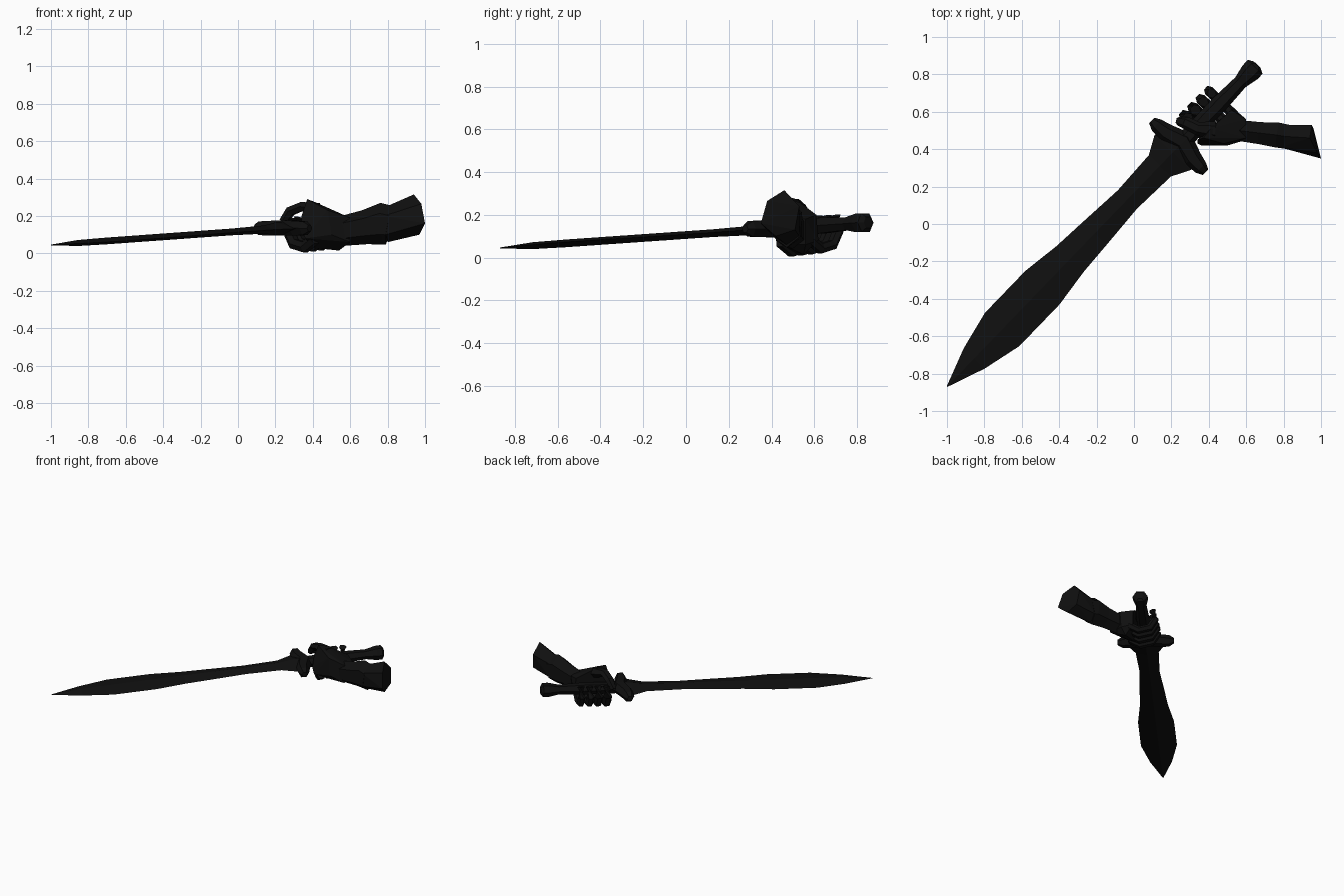
import bpy
import bmesh
import math
from mathutils import Vector

cube = bpy.data.objects.get("Cube")
if cube:
    bpy.data.objects.remove(cube, do_unlink=True)


def make_material(name, colour):
    m = bpy.data.materials.new(name)
    m.use_nodes = True
    m.diffuse_color = colour
    m.node_tree.nodes["Principled BSDF"].inputs["Base Color"].default_value = colour
    return m


BLACK = make_material("near black", (0.005, 0.005, 0.005, 1))

# Sword frame: distance from the tip, offset to the left, offset up
TIP = Vector((-1, -0.87, 0.045))
ALONG = Vector((0.694, 0.72, 0.05))
LEFT = Vector((-0.72, 0.694, 0))


def sword(u, w=0, h=0):
    return TIP + ALONG * u + LEFT * w + Vector((0, 0, h))


def loft(name, rings, sides=6, turn=0.0):
    """Skin faceted rings given as (centre, half width, half height)."""
    bm = bmesh.new()
    loops = []
    for i, (c, a, b) in enumerate(rings):
        t = rings[min(i + 1, len(rings) - 1)][0] - rings[max(i - 1, 0)][0]
        t.normalize()
        side = Vector((t.y, -t.x, 0)).normalized()
        up = side.cross(t)
        angles = [2 * math.pi * k / sides + turn for k in range(sides)]
        loops.append([bm.verts.new(c + side * a * math.cos(q) + up * b * math.sin(q))
                      for q in angles])
    for p, q in zip(loops, loops[1:]):
        for k in range(sides):
            n = (k + 1) % sides
            bm.faces.new((p[k], p[n], q[n], q[k]))
    bm.faces.new(loops[0][::-1])
    bm.faces.new(loops[-1])
    finish(name, bm)


def hull(name, points):
    bm = bmesh.new()
    for p in points:
        bm.verts.new(p)
    res = bmesh.ops.convex_hull(bm, input=bm.verts)
    junk = [g for g in res["geom_interior"] if isinstance(g, bmesh.types.BMVert)]
    bmesh.ops.delete(bm, geom=junk, context="VERTS")
    finish(name, bm)


def finish(name, bm):
    bmesh.ops.recalc_face_normals(bm, faces=bm.faces)
    mesh = bpy.data.meshes.new(name)
    bm.to_mesh(mesh)
    bm.free()
    mesh.materials.append(BLACK)
    bpy.context.collection.objects.link(bpy.data.objects.new(name, mesh))


# Leaf-shaped blade with a central ridge
blade = [(0, .002, .002), (.21, .078, .016), (.425, .128, .018), (.735, .128, .018),
         (.95, .1, .018), (1.14, .088, .018), (1.39, .071, .018), (1.64, .082, .022),
         (1.74, .135, .035), (1.83, .13, .035)]
loft("blade", [(sword(u), a, b) for u, a, b in blade], 4)

# Crescent crossguard
guard = [(-.2, 1.785, .02, .02), (-.165, 1.785, .038, .042), (-.1, 1.79, .05, .045),
         (0, 1.82, .06, .048)]
guard += [(-w, u, a, b) for w, u, a, b in guard[-2::-1]]
loft("crossguard", [(sword(u, w), a, b) for w, u, a, b in guard], 6)

# Grip and flared pommel
grip = [(1.83, .045, .04), (2.1, .046, .042), (2.26, .038, .034),
        (2.335, .054, .05), (2.375, .054, .05), (2.39, .026, .03)]
loft("grip_and_pommel", [(sword(u), a, b) for u, a, b in grip], 6)

# Forearm: sleeve, then a wider elbow section with a slanted end
V = Vector
loft("sleeve", [(V((.56, .5, .12)), .064, .08), (V((.68, .485, .14)), .068, .092),
                (V((.77, .475, .158)), .077, .112), (V((.81, .468, .15)), .075, .105)],
     6, math.pi / 6)
hull("upper_forearm", [(.78, .53, .2), (.78, .47, .245), (.78, .41, .2), (.79, .41, .1),
                       (.8, .47, .06), (.8, .53, .1), (.95, .53, .24), (.94, .46, .315),
                       (.98, .38, .265), (1, .35, .16), (.97, .42, .1), (.96, .51, .13)])

# Palm and back of the hand
hull("palm", [(.37, .46, .29), (.41, .51, .275), (.34, .45, .2), (.34, .43, .12),
              (.36, .42, .08), (.5, .42, .1), (.48, .43, .23), (.6, .46, .19),
              (.6, .45, .06), (.6, .56, .18), (.59, .56, .06), (.52, .61, .2),
              (.53, .62, .08), (.4, .5, .03), (.54, .55, .015)])

# Thumb lying over the grip
loft("thumb", [(V((.43, .5, .235)), .05, .04), (V((.34, .51, .25)), .036, .028),
               (V((.28, .54, .225)), .034, .028), (V((.24, .55, .17)), .025, .022)], 6)

# Four fingers passing beneath the grip and curling up its far side
for i, name in enumerate(("index", "middle", "ring", "little")):
    u = 1.925 + .062 * i
    size = .033 - .002 * i
    curl = [(-.1, -.065), (-.03, -.108), (.05, -.09), (.09, -.025), (.07, .045)]
    loft(name + "_finger", [(sword(u, w, h), size, size) for w, h in curl], 6)
